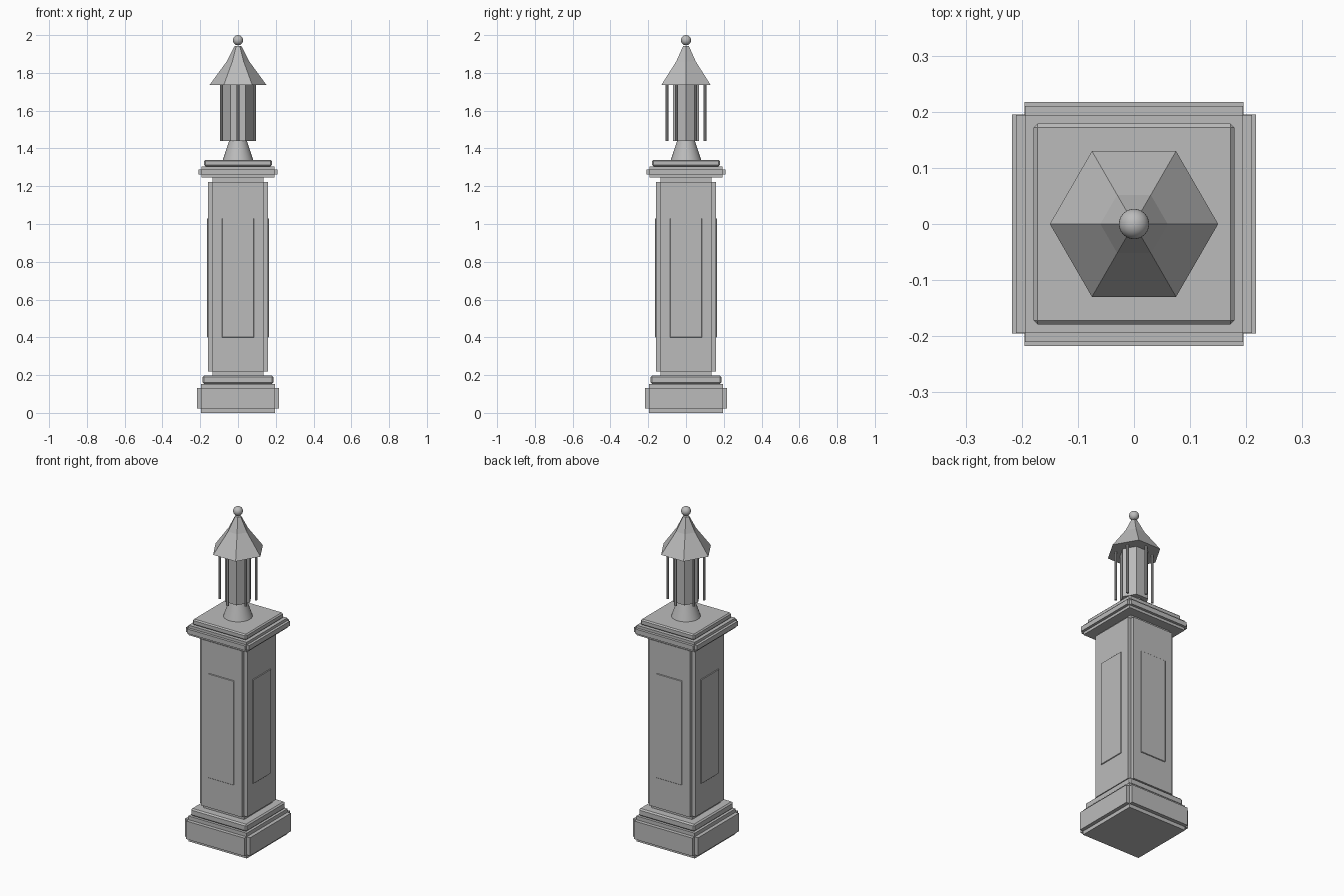
import bpy
import bmesh
from math import cos, sin, pi, radians
from itertools import product
from mathutils import Vector, Matrix

if "Cube" in bpy.data.objects:
    bpy.data.objects.remove(bpy.data.objects["Cube"])

stone = bpy.data.materials.new("grey_stone")
stone.use_nodes = True
GREY = (0.5, 0.5, 0.5, 1)
stone.diffuse_color = GREY
stone.node_tree.nodes["Principled BSDF"].inputs["Base Color"].default_value = GREY


def finish(name, bm, smooth=False):
    bmesh.ops.recalc_face_normals(bm, faces=bm.faces)
    mesh = bpy.data.meshes.new(name)
    bm.to_mesh(mesh)
    bm.free()
    mesh.materials.append(stone)
    obj = bpy.data.objects.new(name, mesh)
    bpy.context.collection.objects.link(obj)
    if smooth:
        bpy.ops.object.select_all(action="DESELECT")
        obj.select_set(True)
        bpy.context.view_layer.objects.active = obj
        bpy.ops.object.shade_smooth_by_angle(angle=radians(30))
    return obj


def notched_block(name, half, z0, z1, notch):
    """Square block with a square groove cut along every edge."""
    side = [-half, notch - half, half - notch, half]
    levels = [z0, z0 + notch, z1 - notch, z1]
    bm = bmesh.new()

    def solid(cell):
        return all(0 <= c <= 2 for c in cell) and sum(c != 1 for c in cell) <= 1

    for cell in product(range(3), repeat=3):
        if not solid(cell):
            continue
        for axis, step in product(range(3), (0, 1)):
            near = list(cell)
            near[axis] += 2 * step - 1
            if solid(near):
                continue
            u, v = [a for a in range(3) if a != axis]
            ring = []
            for du, dv in ((0, 0), (1, 0), (1, 1), (0, 1)):
                i = list(cell)
                i[axis] += step
                i[u] += du
                i[v] += dv
                ring.append(bm.verts.new((side[i[0]], side[i[1]], levels[i[2]])))
            bm.faces.new(ring)
    bmesh.ops.remove_doubles(bm, verts=bm.verts, dist=0.0001)
    return finish(name, bm)


def chamfered_block(name, size, centre, chamfer, turn=0):
    bm = bmesh.new()
    bmesh.ops.create_cube(bm, size=1)
    bmesh.ops.scale(bm, vec=size, verts=bm.verts)
    bmesh.ops.bevel(bm, geom=bm.edges[:], offset=chamfer, segments=1,
                    affect="EDGES", profile=0.5)
    bmesh.ops.translate(bm, vec=centre, verts=bm.verts)
    bmesh.ops.rotate(bm, matrix=Matrix.Rotation(turn, 3, "Z"), verts=bm.verts)
    return finish(name, bm)


def lathe(name, profile, sides, centre=(0, 0), smooth=False):
    """Stack rings of (radius, height) and close both ends."""
    bm = bmesh.new()
    rings = [[bm.verts.new((centre[0] + r * cos(2 * pi * k / sides),
                            centre[1] + r * sin(2 * pi * k / sides), z))
              for k in range(sides)] for r, z in profile]
    for low, high in zip(rings, rings[1:]):
        for k in range(sides):
            n = (k + 1) % sides
            bm.faces.new((low[k], low[n], high[n], high[k]))
    bm.faces.new(rings[0])
    bm.faces.new(rings[-1])
    return finish(name, bm, smooth)


# Pedestal, from the ground up
notched_block("base_plinth", 0.217, 0, 0.153, 0.022)
chamfered_block("base_step", (0.374, 0.374, 0.044), (0, 0, 0.175), 0.008)
notched_block("shaft", 0.158, 0.197, 1.245, 0.022)
notched_block("cornice", 0.21, 1.245, 1.305, 0.016)
chamfered_block("cap_slab", (0.358, 0.358, 0.035), (0, 0, 1.3225), 0.007)

# Raised panel on each side of the shaft
for i, side in enumerate(("front", "left", "back", "right")):
    chamfered_block(side + "_panel", (0.17, 0.02, 0.63), (0, -0.153, 0.715),
                    0.002, i * pi / 2)

# Lantern
lathe("lantern_foot", [(0.08, 1.34), (0.045, 1.445)], 32, smooth=True)
lathe("lantern_body", [(0.08, 1.44), (0.08, 1.737)], 6)
for i in range(6):
    a = radians(30 + 60 * i)
    lathe(f"lantern_post_{i + 1}", [(0.008, 1.44), (0.008, 1.74)], 8,
          (0.1 * cos(a), 0.1 * sin(a)))
lathe("lantern_roof", [(0.15, 1.737), (0.06, 1.86), (0.018, 1.942)], 6)

# Finial ball
bm = bmesh.new()
bmesh.ops.create_uvsphere(bm, u_segments=24, v_segments=16, radius=0.027)
bmesh.ops.translate(bm, vec=Vector((0, 0, 1.973)), verts=bm.verts)
finish("finial_ball", bm, smooth=True)
